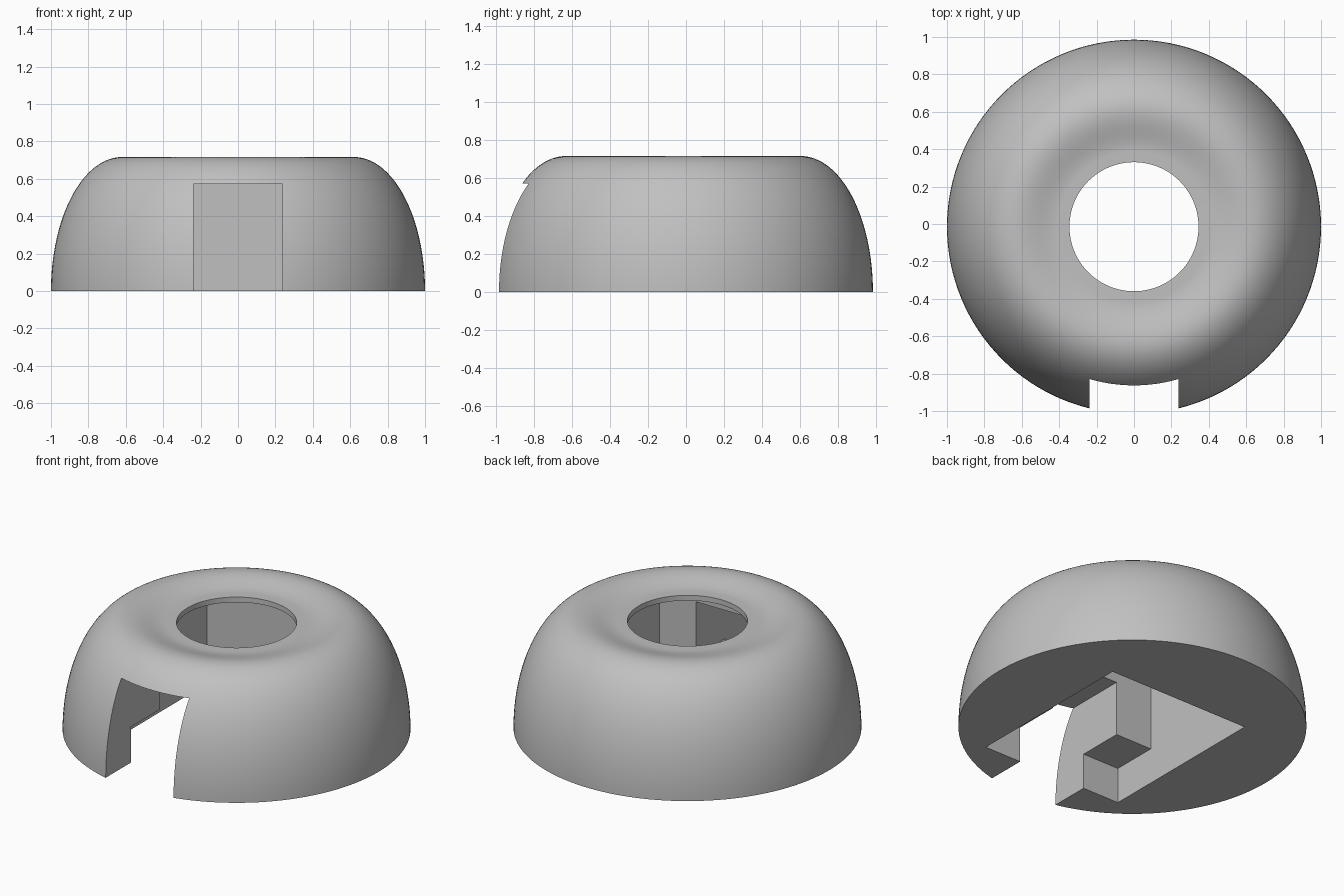
import bpy
import bmesh
from math import sin, cos, pi, radians

old = bpy.data.objects.get("Cube")
if old:
    bpy.data.objects.remove(old, do_unlink=True)

CENTRE_Y = -0.0145   # dome axis
SEGMENTS = 128

grey = bpy.data.materials.new("plain grey")
grey.use_nodes = True
grey.diffuse_color = (0.53, 0.53, 0.53, 1)
grey.node_tree.nodes["Principled BSDF"].inputs["Base Color"].default_value = grey.diffuse_color


def make_object(name, bm):
    bmesh.ops.recalc_face_normals(bm, faces=bm.faces)
    mesh = bpy.data.meshes.new(name)
    bm.to_mesh(mesh)
    bm.free()
    mesh.materials.append(grey)
    obj = bpy.data.objects.new(name, mesh)
    bpy.context.collection.objects.link(obj)
    return obj


def revolve(name, profile):
    """Sweep a closed (radius, z) profile around the dome axis."""
    bm = bmesh.new()
    rings = []
    for i in range(SEGMENTS):
        a = 2 * pi * i / SEGMENTS
        rings.append([bm.verts.new((r * cos(a), CENTRE_Y + r * sin(a), z)) for r, z in profile])
    n = len(profile)
    for i, ring in enumerate(rings):
        after = rings[(i + 1) % SEGMENTS]
        for j in range(n):
            k = (j + 1) % n
            bm.faces.new((ring[j], after[j], after[k], ring[k]))
    return make_object(name, bm)


def cut_box(target, half_width, y0, y1, top):
    """Subtract a box, open at the bottom; y is measured from the dome axis."""
    bm = bmesh.new()
    bmesh.ops.create_cube(bm, size=1)
    bottom = -0.2
    for v in bm.verts:
        v.co.x *= 2 * half_width
        v.co.y = CENTRE_Y + (y0 if v.co.y < 0 else y1)
        v.co.z = bottom if v.co.z < 0 else top
    cutter = make_object("cutter", bm)
    cutter.hide_render = True
    mod = target.modifiers.new("cut", 'BOOLEAN')
    mod.operation = 'DIFFERENCE'
    mod.solver = 'EXACT'
    mod.object = cutter
    bpy.context.view_layer.objects.active = target
    bpy.ops.object.modifier_apply(modifier=mod.name)
    bpy.data.objects.remove(cutter, do_unlink=True)


# Profile: elliptical flank, soft dish in the top, straight central hole
HEIGHT, CREST, HOLE, DISH = 0.716, 0.62, 0.345, 0.038
profile = [(CREST + (1 - CREST) * cos(t), HEIGHT * sin(t))
           for t in (pi / 2 * i / 32 for i in range(33))]
DISH_END = 0.40
for i in range(1, 17):
    u = i / 16
    profile.append((CREST + (DISH_END - CREST) * u, HEIGHT - DISH * (1 - cos(pi * u)) / 2))
profile += [(HOLE, HEIGHT - DISH), (HOLE, 0)]
dome = revolve("dome_housing", profile)

# Main cavity, low front pocket, and the front slot
cut_box(dome, 0.495, -0.425, 0.413, 0.645)
cut_box(dome, 0.495, -0.72, -0.2, 0.226)
cut_box(dome, 0.238, -1.2, -0.2, 0.572)

# Smooth flank with crisp cut edges
bpy.ops.object.select_all(action='DESELECT')
dome.select_set(True)
bpy.context.view_layer.objects.active = dome
bpy.ops.object.shade_smooth_by_angle(angle=radians(25))
